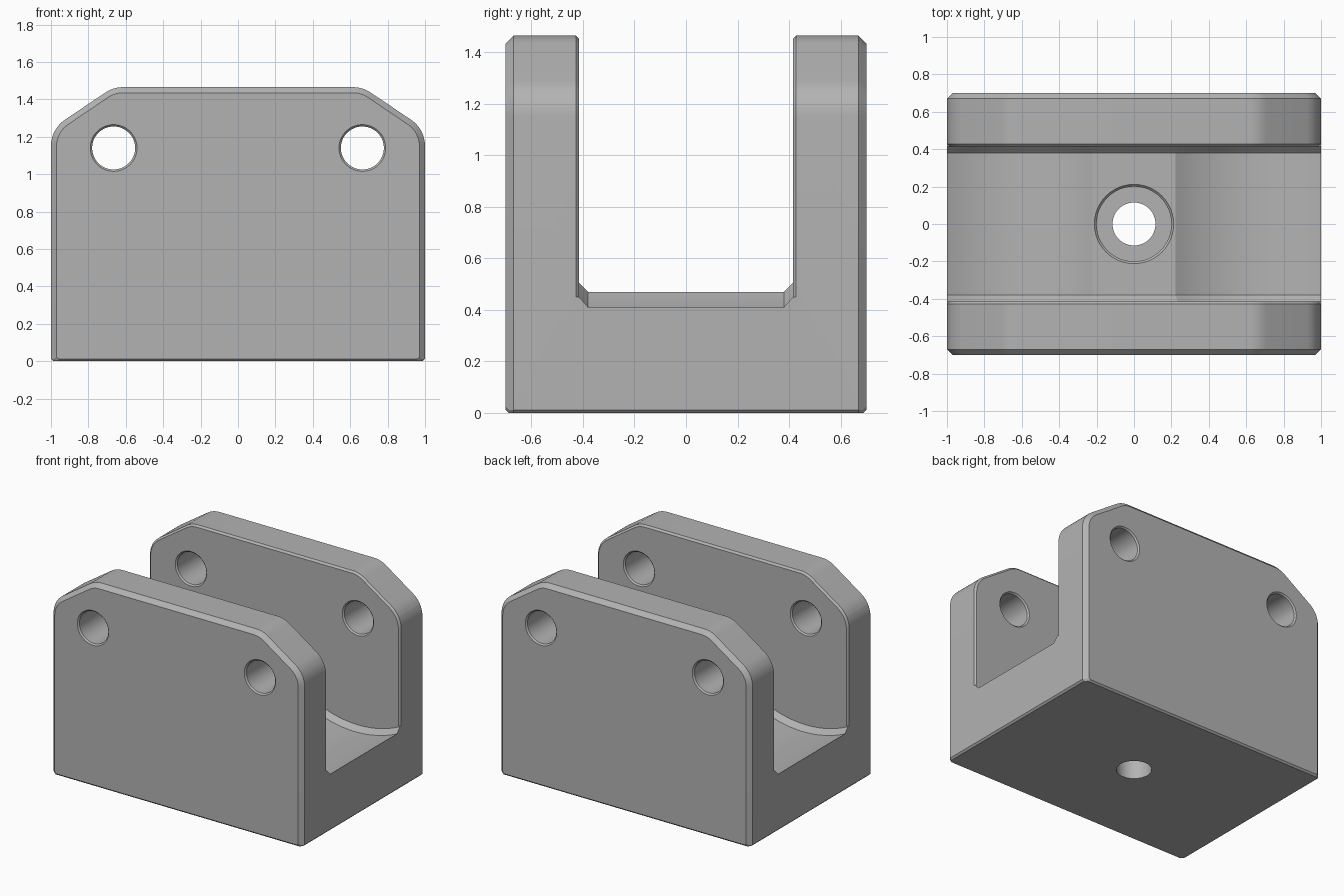
import bpy, bmesh, math

cube = bpy.data.objects.get("Cube")
if cube:
    bpy.data.objects.remove(cube, do_unlink=True)

grey = bpy.data.materials.new("machined grey")
grey.use_nodes = True
grey.diffuse_color = (0.45, 0.45, 0.45, 1)
grey.node_tree.nodes["Principled BSDF"].inputs["Base Color"].default_value = grey.diffuse_color

PIN_X, PIN_Z = 0.665, 1.14      # pin hole centres
SEAT_Z, SEAT_R = 0.47, 0.803    # flat seat height, clearance arc radius
WALL, FLOOR_CHAMFER = 0.415, 0.035


def loft(name, rings, closed=False):
    """Skin equal-length rings; cap the ends, or join last to first."""
    bm = bmesh.new()
    loops = [[bm.verts.new(p) for p in ring] for ring in rings]
    n = len(loops[0])
    pairs = list(zip(loops, loops[1:]))
    if closed:
        pairs.append((loops[-1], loops[0]))
    for a, b in pairs:
        for i in range(n):
            j = (i + 1) % n
            bm.faces.new((a[i], a[j], b[j], b[i]))
    if not closed:
        bm.faces.new(loops[0])
        bm.faces.new(loops[-1])
    bmesh.ops.recalc_face_normals(bm, faces=bm.faces)
    mesh = bpy.data.meshes.new(name)
    bm.to_mesh(mesh)
    bm.free()
    mesh.materials.append(grey)
    obj = bpy.data.objects.new(name, mesh)
    bpy.context.collection.objects.link(obj)
    return obj


def shoulders(d, start):
    """Upper outline inset by d, from the right edge at height start to the left."""
    slope = math.radians(56)
    right = [(1 - d, start)]
    for cx, cz, a0, a1 in ((0.83, 1.15, 0, slope), (0.615, 1.295, slope, math.pi / 2)):
        for i in range(9):
            a = a0 + (a1 - a0) * i / 8
            right.append((cx + (0.17 - d) * math.cos(a), cz + (0.17 - d) * math.sin(a)))
    return right + [(-x, z) for x, z in reversed(right)]


def body_ring(y, d, base):
    e = 0.012
    pts = [(e + d - 1, base), (1 - e - d, base)] + shoulders(d, e + base)
    return [(x, y, z) for x, z in pts]


def slot_ring(y, lift):
    """Flat seat with an arc about each pin, closed high above the body."""
    r, seat = SEAT_R - lift, SEAT_Z + lift
    join = PIN_X - math.sqrt(r * r - (PIN_Z - seat) ** 2)
    right = []
    for i in range(25):
        x = join + (1.1 - join) * i / 24
        right.append((x, PIN_Z - math.sqrt(r * r - (x - PIN_X) ** 2)))
    pts = [(-x, z) for x, z in reversed(right)] + right + [(1.1, 2), (-1.1, 2)]
    return [(x, y, z) for x, z in pts]


def lathe(name, profile, place):
    """Turned cutter from (radius, height) pairs, placed by a function."""
    turn = [2 * math.pi * i / 48 for i in range(48)]
    return loft(name, [[place(r * math.cos(a), r * math.sin(a), h) for a in turn]
                       for r, h in profile])


def cut(target, cutter):
    mod = target.modifiers.new(cutter.name, 'BOOLEAN')
    mod.operation = 'DIFFERENCE'
    mod.solver = 'EXACT'
    mod.object = cutter
    bpy.context.view_layer.objects.active = target
    bpy.ops.object.modifier_apply(modifier=mod.name)
    bpy.data.objects.remove(cutter, do_unlink=True)


# Chamfered block
half = [(0.7, 0.03, 0.012), (0.688, 0.018, 0), (0.67, 0, 0)]
sections = [(-y, d, b) for y, d, b in half] + half[::-1]
body = loft("clevis_bracket", [body_ring(*s) for s in sections])

# Slot between the cheeks, with a chamfered floor edge
inner = WALL - FLOOR_CHAMFER
cut(body, loft("slot_cutter", [slot_ring(-WALL, FLOOR_CHAMFER), slot_ring(-inner, 0),
                               slot_ring(inner, 0), slot_ring(WALL, FLOOR_CHAMFER)]))

# Fine chamfer on the inner cheek edges
for side in (-1, 1):
    wedge = [(0.033, 0.395), (-0.02, 0.448), (-0.02, 0.395)]
    lines = [shoulders(d, 0.45) for d, y in wedge]
    rings = [[(p[0], side * y, p[1]) for p, (d, y) in zip(trio, wedge)]
             for trio in zip(*lines)]
    cut(body, loft("edge_cutter", rings))

# Pin holes through each cheek, chamfered at both mouths
R, C = 0.115, 0.01
for sx in (-1, 1):
    for sy in (-1, 1):
        prof = [(R + 2 * C, WALL - C), (R, WALL + C), (R, 0.7 - C), (R + 2 * C, 0.7 + C)]
        cut(body, lathe("pin_cutter", prof,
                        lambda u, v, h: (sx * PIN_X + u, sy * h, PIN_Z + v)))

# Counterbored mounting hole
prof = [(R, -0.1), (R, 0.25), (0.2, 0.25), (0.2, SEAT_Z - 0.012),
        (0.222, SEAT_Z + 0.01)]
cut(body, lathe("bolt_cutter", prof, lambda u, v, h: (u, v, h)))

bpy.ops.object.select_all(action='DESELECT')
body.select_set(True)
bpy.context.view_layer.objects.active = body
bpy.ops.object.shade_smooth_by_angle(angle=math.radians(20))
